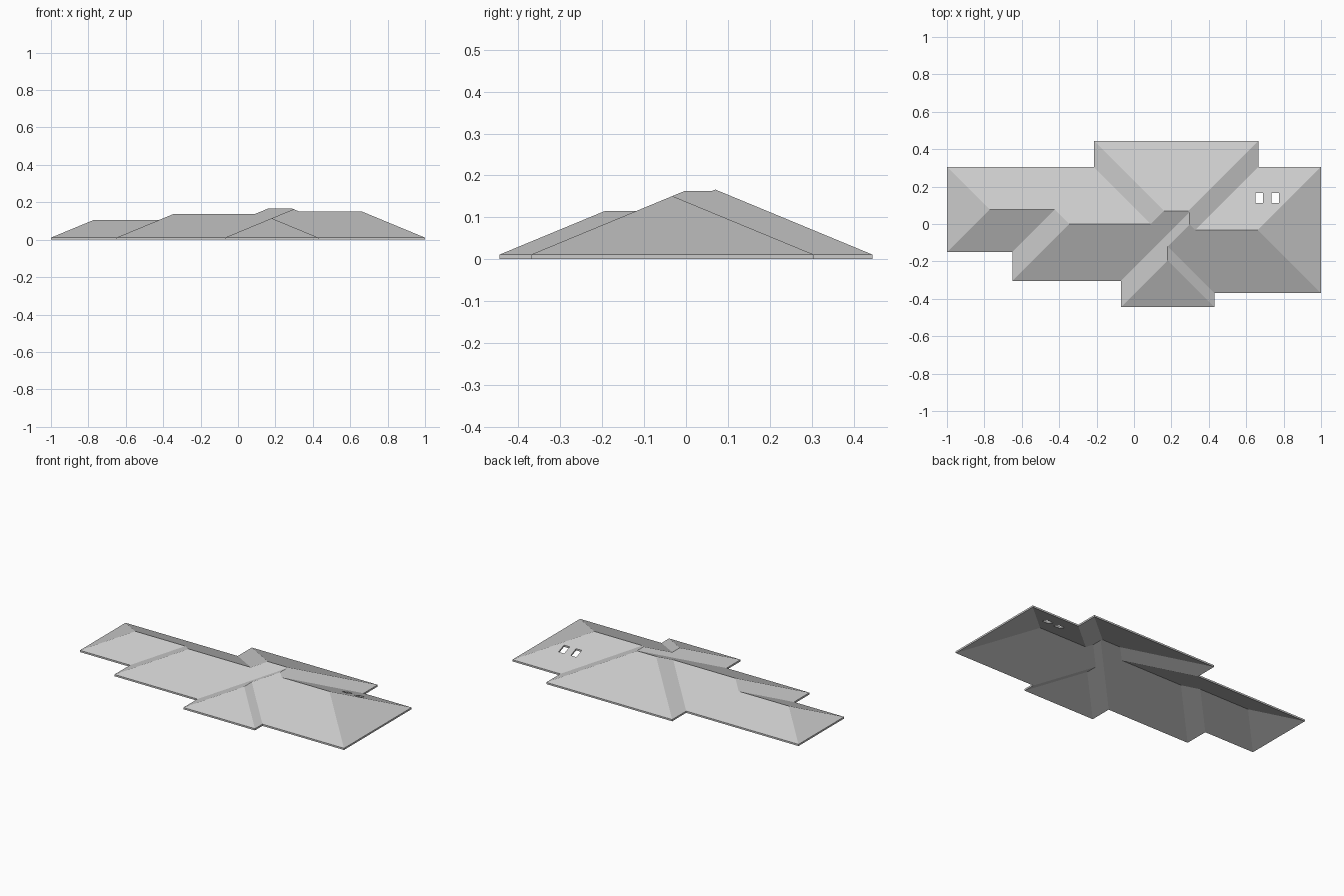
import bpy, bmesh

if "Cube" in bpy.data.objects:
    bpy.data.objects.remove(bpy.data.objects["Cube"])

SLOPE = 0.414       # shared roof pitch
THICK = 0.011       # vertical thickness of the shell

# Rectangular wings (x0, x1, y0, y1); the roof is the highest of their hips
WINGS = [(-1, 1, -.15, .305), (-.65, 1, -.305, .305), (-.07, 1, -.37, .305),
         (-.215, .665, -.305, .445), (-.07, .43, -.445, .445),
         (-.07, .665, -.37, .445)]


def height(x, y):
    return SLOPE * max(0, *(min(x - a, b - x, y - c, d - y) for a, b, c, d in WINGS))


# Eaves outline, anticlockwise (0-13)
eaves = [(-1, -.15), (-.65, -.15), (-.65, -.305), (-.07, -.305), (-.07, -.445),
         (.43, -.445), (.43, -.37), (1, -.37), (1, .305), (.665, .305),
         (.665, .445), (-.215, .445), (-.215, .305), (-1, .305)]
# Ridge, hip and valley junctions (14-25)
ridges = [(-.7725, .0775), (-.4225, .0775), (-.345, 0), (.09, 0), (.16, .07),
          (.29, .07), (.2975, .0625), (.2975, -.0025), (.18, -.12),
          (.3275, -.0325), (.6625, -.0325), (.18, -.195)]
# One slope per eaves edge: the junctions that close edge i -> i+1
slopes = [(15, 14), (16, 15), (20, 19, 18, 17, 16), (25, 22, 21, 20), (25,),
          (22, 25), (24, 23, 21, 22), (24,), (23, 24), (19, 20, 21, 23),
          (18, 19), (17, 18), (14, 15, 16, 17), (14,)]

# Roof shell: slopes at the underside, extruded straight up
bm = bmesh.new()
vs = [bm.verts.new((x, y, height(x, y))) for x, y in eaves + ridges]
n = len(eaves)
for i, inner in enumerate(slopes):
    bm.faces.new([vs[k] for k in (i, (i + 1) % n, *inner)])
ext = bmesh.ops.extrude_face_region(bm, geom=bm.faces[:], use_keep_orig=True)
top = [g for g in ext["geom"] if isinstance(g, bmesh.types.BMVert)]
bmesh.ops.translate(bm, verts=top, vec=(0, 0, THICK))
bmesh.ops.recalc_face_normals(bm, faces=bm.faces[:])
mesh = bpy.data.meshes.new("roof")
bm.to_mesh(mesh)
bm.free()
roof = bpy.data.objects.new("roof", mesh)
bpy.context.collection.objects.link(roof)

# Two skylight openings in the back slope
for x in (.669, .754):
    y = .14
    bpy.ops.mesh.primitive_cube_add(size=1, location=(x, y, height(x, y)))
    cutter = bpy.context.object
    cutter.name = "skylight_cutter"
    cutter.scale = (.04, .054, .2)
    cutter.hide_render = True
    mod = roof.modifiers.new("skylight", 'BOOLEAN')
    mod.operation = 'DIFFERENCE'
    mod.solver = 'EXACT'
    mod.object = cutter
    bpy.context.view_layer.objects.active = roof
    bpy.ops.object.modifier_apply(modifier=mod.name)
    bpy.data.objects.remove(cutter)
